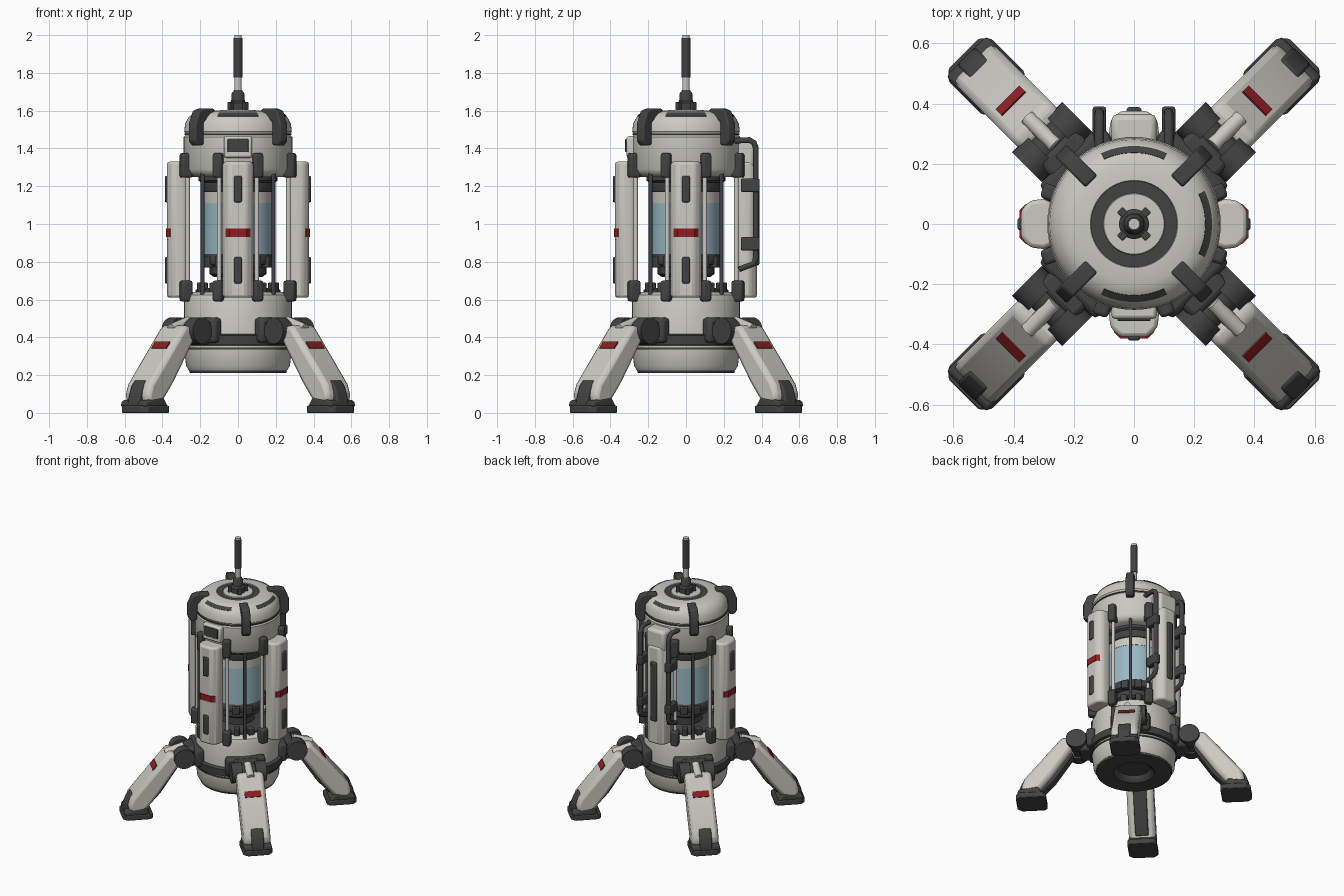
import bpy, bmesh, math
from mathutils import Matrix, Vector

def material(name, c):
    m = bpy.data.materials.new(name)
    m.diffuse_color = (*c, 1)
    return m

WHITE = material("warm white", (0.60, 0.585, 0.54))
DARK = material("dark grey", (0.055, 0.055, 0.055))
RED = material("red", (0.27, 0.013, 0.016))
BLUE = material("glass blue", (0.33, 0.49, 0.56))
QUAD = [0, 90, 180, 270]
DIAG = [45, 135, 225, 315]
CLIPS = [a + s for a in QUAD for s in (-20.5, 20.5)]

def finish(name, bm, mat, angles=(0,), bevel=0):
    """One object per angle; shapes are built with x pointing outward."""
    bmesh.ops.remove_doubles(bm, verts=bm.verts, dist=1e-5)
    bmesh.ops.recalc_face_normals(bm, faces=bm.faces)
    me = bpy.data.meshes.new(name)
    bm.to_mesh(me)
    bm.free()
    me.materials.append(mat)
    for a in angles:
        o = bpy.data.objects.new(name, me.copy() if len(angles) > 1 else me)
        o.matrix_world = Matrix.Rotation(math.radians(a), 4, 'Z')
        bpy.context.collection.objects.link(o)
        if bevel:
            b = o.modifiers.new("bevel", 'BEVEL')
            b.width, b.segments, b.limit_method = bevel, 2, 'ANGLE'

def prism(name, pts, lo, hi, mat, angles=(0,), plane='t', bevel=0):
    """plane 't': (radius, z) outline extruded sideways; 'z': (radius, side) extruded up."""
    bm = bmesh.new()
    put = (lambda p, h: (p[0], h, p[1])) if plane == 't' else (lambda p, h: (p[0], p[1], h))
    f = bm.faces.new([bm.verts.new(put(p, lo)) for p in pts])
    r = bmesh.ops.extrude_face_region(bm, geom=[f])
    d = Vector((0, hi - lo, 0)) if plane == 't' else Vector((0, 0, hi - lo))
    bmesh.ops.translate(bm, vec=d, verts=[v for v in r['geom'] if isinstance(v, bmesh.types.BMVert)])
    finish(name, bm, mat, angles, bevel)

def box(name, r0, r1, hw, z0, z1, mat, angles=(0,), bevel=0, side=0):
    prism(name, [(r0, z0), (r1, z0), (r1, z1), (r0, z1)], side - hw, side + hw, mat, angles, 't', bevel)

def lathe(name, prof, mat, closed=False, arc=360, start=0, steps=64):
    bm = bmesh.new()
    vs = [bm.verts.new((r, 0, z)) for r, z in prof]
    es = [bm.edges.new(p) for p in zip(vs, vs[1:] + (vs[:1] if closed else []))
          if p[0] != p[1]]
    bmesh.ops.rotate(bm, verts=vs, cent=(0, 0, 0), matrix=Matrix.Rotation(math.radians(start), 3, 'Z'))
    bmesh.ops.spin(bm, geom=vs + es, axis=(0, 0, 1), cent=(0, 0, 0),
                   angle=math.radians(arc), steps=steps)
    finish(name, bm, mat)

def rod(name, a, b, r, mat, angles=(0,), n=20):
    a, b = Vector(a), Vector(b)
    bm = bmesh.new()
    rot = (b - a).to_track_quat('Z', 'Y').to_matrix().to_4x4()
    bmesh.ops.create_cone(bm, cap_ends=True, segments=n, radius1=r, radius2=r, depth=(b - a).length,
                          matrix=Matrix.Translation((a + b) / 2) @ rot)
    finish(name, bm, mat, angles)

# Lower body, belt and recessed underside
lathe("lower_body", [(0, 0.64), (0.25, 0.64), (0.275, 0.625), (0.285, 0.60), (0.285, 0.40), (0.285, 0.34),
                     (0.275, 0.25), (0.26, 0.225), (0.2, 0.225)], WHITE)
lathe("bottom_plate", [(0.262, 0.235), (0.255, 0.21), (0.14, 0.21), (0.12, 0.225), (0.11, 0.25), (0, 0.25)], DARK)
lathe("belt", [(0.28, 0.355), (0.305, 0.36), (0.308, 0.41), (0.28, 0.42)], DARK, True)
lathe("lower_groove", [(0.28, 0.335), (0.29, 0.335), (0.29, 0.345), (0.28, 0.345)], DARK, True)
lathe("lower_collar", [(0, 0.66), (0.21, 0.66), (0.225, 0.65), (0.225, 0.63), (0, 0.63)], DARK)
box("collar_tooth", 0.20, 0.25, 0.02, 0.63, 0.69, DARK, [a + s for a in DIAG for s in (-12, 12)], 0.006)

# Core with glass cylinder
lathe("core_neck", [(0, 0.78), (0.11, 0.78), (0.11, 0.65), (0, 0.65)], DARK)
lathe("core_lower_ring", [(0, 0.72), (0.13, 0.72), (0.15, 0.735), (0.15, 0.775), (0.185, 0.785), (0.19, 0.80),
                          (0.19, 0.825), (0.18, 0.84), (0, 0.84)], DARK)
lathe("core_glass", [(0, 0.83), (0.18, 0.83), (0.18, 1.12), (0, 1.12)], BLUE)
lathe("core_white_ring", [(0, 1.11), (0.182, 1.11), (0.182, 1.175), (0, 1.175)], WHITE)
lathe("core_upper_ring", [(0, 1.17), (0.19, 1.17), (0.195, 1.18), (0.195, 1.22), (0.21, 1.23), (0.21, 1.27),
                          (0, 1.27)], DARK)
box("core_clamp", 0.16, 0.20, 0.025, 0.77, 0.83, DARK, [a + s for a in DIAG for s in (-14, 14)], 0.006)

# Cage rods
rod("cage_rod", (0.265, 0, 0.62), (0.265, 0, 1.28), 0.011, DARK, DIAG)
rod("side_rail", (0.285, 0, 0.62), (0.285, 0, 1.3), 0.012, WHITE, CLIPS)
for n, z0, z1 in (("lower_clip", 0.59, 0.70), ("upper_clip", 1.245, 1.375)):
    box(n, 0.262, 0.325, 0.026, z0, z1, DARK, CLIPS, 0.012)

# Domed cap
lathe("cap", [(0, 1.25), (0.25, 1.25), (0.275, 1.265), (0.288, 1.29), (0.288, 1.46), (0.278, 1.47), (0.278, 1.48),
              (0.285, 1.49), (0.28, 1.53), (0.262, 1.565), (0.235, 1.587), (0.20, 1.598), (0.145, 1.6),
              (0.14, 1.59), (0.105, 1.59), (0.10, 1.602), (0, 1.605)], WHITE)
lathe("cap_ring", [(0.102, 1.588), (0.102, 1.596), (0.143, 1.596), (0.143, 1.588)], DARK, True)
lathe("cap_groove", [(0.275, 1.47), (0.284, 1.47), (0.284, 1.478), (0.275, 1.478)], DARK, True)
for i, s in enumerate((0, 90, 270)):
    lathe("cap_slot", [(0.235, 1.580), (0.237, 1.590), (0.259, 1.572), (0.254, 1.567)], DARK, True, 50, s - 25, 12)
prism("cap_clip", [(0.20, 1.585), (0.20, 1.61), (0.275, 1.612), (0.315, 1.60), (0.345, 1.53), (0.345, 1.44),
                   (0.325, 1.415), (0.28, 1.42), (0.28, 1.54)], -0.028, 0.028, DARK, DIAG, 't', 0.008)

# Antenna
lathe("antenna_base", [(0, 1.6), (0.05, 1.6), (0.05, 1.64), (0.036, 1.65), (0.034, 1.69), (0.02, 1.71), (0, 1.71)],
      DARK, steps=24)
box("antenna_fin", 0.02, 0.068, 0.013, 1.595, 1.645, DARK, DIAG, 0.004)
rod("antenna_neck", (0, 0, 1.70), (0, 0, 1.78), 0.019, WHITE)
rod("antenna_mast", (0, 0, 1.775), (0, 0, 1.985), 0.023, DARK)
rod("antenna_tip", (0, 0, 1.985), (0, 0, 2.0), 0.019, WHITE)

# Four side panels; the back one carries hoses instead of a stripe
def section(e):
    return [(0.27, -0.07), (0.30, -0.083 - e), (0.345, -0.078 - e), (0.376 + e, -0.045),
            (0.376 + e, 0.045), (0.345, 0.078 + e), (0.30, 0.083 + e), (0.27, 0.07)]
prism("side_panel", section(0), 0.61, 1.33, WHITE, QUAD, 'z', 0.014)
prism("panel_stripe", [(0.35, -0.066), (0.359, -0.066), (0.380, -0.046), (0.380, 0.046), (0.359, 0.066),
                       (0.35, 0.066)], 0.93, 0.975, RED, [0, 180, 270], 'z')
for z0 in (0.685, 1.115):
    box("panel_slot", 0.36, 0.387, 0.02, z0, z0 + 0.14, DARK, [0, 180, 270], 0.007)
box("front_housing", 0.25, 0.315, 0.075, 1.35, 1.465, WHITE, [270], 0.012)
box("front_screen", 0.30, 0.322, 0.055, 1.38, 1.45, DARK, [270], 0.004)
box("back_housing", 0.25, 0.365, 0.075, 1.30, 1.45, WHITE, [90], 0.02)
box("back_strip", 0.35, 0.388, 0.025, 0.78, 1.22, DARK, [90], 0.01)
for s in (-0.115, 0.115):
    cu = bpy.data.curves.new("back_hose", 'CURVE')
    cu.dimensions, cu.bevel_depth, cu.bevel_resolution = '3D', 0.016, 3
    sp = cu.splines.new('POLY')
    path = [(0.25, 1.44), (0.335, 1.445), (0.36, 1.43), (0.37, 1.40), (0.37, 0.82), (0.36, 0.79), (0.28, 0.76)]
    sp.points.add(len(path) - 1)
    for p, (y, z) in zip(sp.points, path):
        p.co = (s, y, z, 1)
    cu.materials.append(DARK)
    bpy.context.collection.objects.link(bpy.data.objects.new("back_hose", cu))
    for z0 in (0.86, 1.17):
        box("hose_clamp", 0.29, 0.39, 0.022, z0, z0 + 0.07, DARK, [90], 0.008, s)

# Hips
box("hip_mount", 0.24, 0.37, 0.085, 0.36, 0.50, DARK, DIAG, 0.02)
box("hip_collar", 0.25, 0.315, 0.135, 0.37, 0.505, DARK, DIAG, 0.02)
for s in (-1, 1):
    rod("hip_knuckle", (0.385, s * 0.045, 0.435), (0.385, s * 0.118, 0.435), 0.07, DARK, DIAG, 28)
rod("hip_axle", (0.385, -0.06, 0.435), (0.385, 0.06, 0.435), 0.055, DARK, DIAG)
rod("hip_piston", (0.37, 0, 0.485), (0.50, 0, 0.445), 0.026, WHITE, DIAG)

# Legs
prism("leg", [(0.42, 0.455), (0.485, 0.468), (0.575, 0.358), (0.742, 0.155), (0.765, 0.09), (0.745, 0.045),
              (0.655, 0.045), (0.56, 0.165), (0.405, 0.39)], -0.092, 0.092, WHITE, DIAG, 't', 0.028)
prism("leg_stripe", [(0.560, 0.370), (0.567, 0.377), (0.594, 0.344), (0.587, 0.337)],
      -0.056, 0.056, RED, DIAG)
prism("leg_underside", [(0.43, 0.37), (0.41, 0.355), (0.535, 0.165), (0.62, 0.07), (0.64, 0.09)],
      -0.045, 0.045, DARK, DIAG, 't', 0.008)
prism("ankle", [(0.63, 0.03), (0.79, 0.03), (0.785, 0.08), (0.762, 0.14), (0.735, 0.175), (0.70, 0.16)],
      -0.042, 0.042, DARK, DIAG, 't', 0.01)
prism("boot", [(0.61, 0.03), (0.79, 0.03), (0.782, 0.065), (0.65, 0.085)], -0.095, 0.095, DARK, DIAG, 't', 0.012)
prism("foot_pad", [(0.595, -0.08), (0.615, -0.1), (0.77, -0.1), (0.80, -0.07), (0.80, 0.07), (0.77, 0.1),
                   (0.615, 0.1), (0.595, 0.08)], 0, 0.038, DARK, DIAG, 'z', 0.006)

# Smooth shading with sharp edges kept
for o in bpy.context.scene.objects:
    o.select_set(o.type == 'MESH')
    if o.type == 'MESH':
        bpy.context.view_layer.objects.active = o
bpy.ops.object.shade_smooth_by_angle(angle=math.radians(35))
